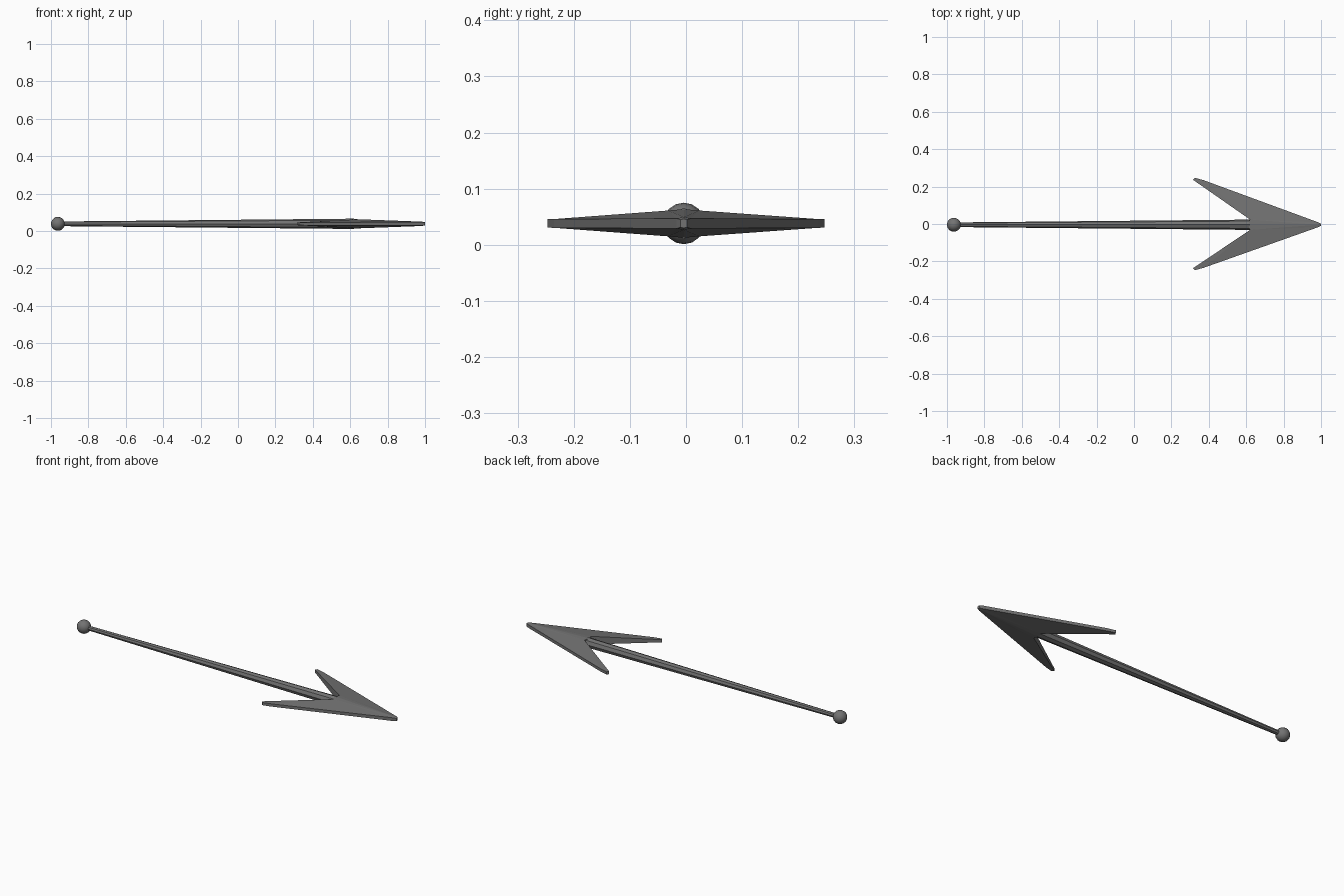
import bpy, bmesh, math

if "Cube" in bpy.data.objects:
    bpy.data.objects.remove(bpy.data.objects["Cube"])

CY, CZ = -0.004, 0.038   # axis of the arrow
END = 0.62               # where the shaft meets the head

dark = bpy.data.materials.new("dark_grey")
dark.diffuse_color = (0.17, 0.17, 0.17, 1)
dark.use_nodes = True
dark.node_tree.nodes["Principled BSDF"].inputs["Base Color"].default_value = dark.diffuse_color

# Ball at the tail end
bpy.ops.mesh.primitive_uv_sphere_add(segments=16, ring_count=10, radius=0.037,
                                     location=(-0.963, CY, CZ),
                                     rotation=(0, math.pi / 2, 0))
ball = bpy.context.object
ball.name = "tail_ball"
bpy.ops.object.shade_smooth_by_angle(angle=math.radians(40))

# Tapered eight-sided shaft
bpy.ops.mesh.primitive_cone_add(vertices=8, radius1=0.0125, radius2=0.0275,
                                depth=END + 0.95,
                                location=((END - 0.95) / 2, CY, CZ),
                                rotation=(0, math.pi / 2, 0))
shaft = bpy.context.object
shaft.name = "shaft"

# Barbed head: (x, y, half thickness) for the ridge and for one side's outline
ridge = [(END - 0.01, 0.0255), (0.985, 0.0115), (1.0, 0.008)]
outline = [(1.0, 0.006, 0.007), (0.985, 0.013, 0.009), (0.37, 0.235, 0.0078),
           (0.325, 0.247, 0.0075), (0.316, 0.236, 0.0075), (END, 0.028, 0.023)]

bm = bmesh.new()


def pair(x, y, h):
    return [bm.verts.new((x, y, CZ + s * h)) for s in (1, -1)]


back, nose, tip = [pair(x, CY, h) for x, h in ridge]
for side in (1, -1):
    pts = [pair(x, side * y + (CY if y < 0.1 else 0), h) for x, y, h in outline]
    t, n, b0, b1, b2, notch = pts
    # upper and lower skins
    for k in (0, 1):
        for f in ((tip, t, n, nose), (nose, n, notch), (nose, notch, back),
                  (n, b0, notch), (b0, b2, notch), (b0, b1, b2)):
            bm.faces.new([p[k] for p in f])
    # rim
    loop = [tip] + pts + [back]
    for p, q in zip(loop, loop[1:]):
        bm.faces.new((p[0], q[0], q[1], p[1]))
bmesh.ops.recalc_face_normals(bm, faces=bm.faces[:])
mesh = bpy.data.meshes.new("head")
bm.to_mesh(mesh)
bm.free()
head = bpy.data.objects.new("arrow_head", mesh)
bpy.context.collection.objects.link(head)

for part in (ball, shaft, head):
    part.data.materials.append(dark)
